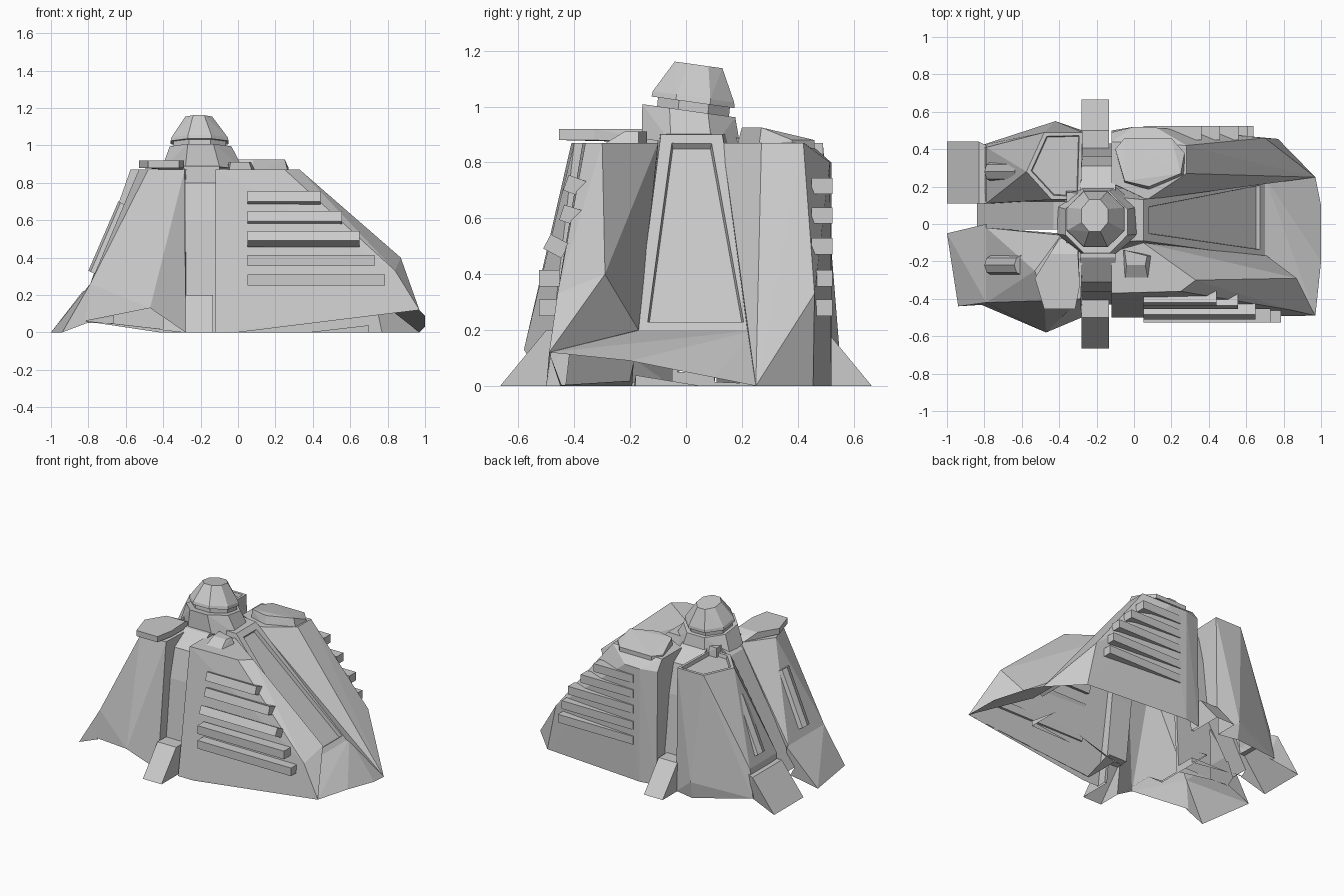
import bpy, bmesh, math
from mathutils import Vector, Matrix

if "Cube" in bpy.data.objects:
    bpy.data.objects.remove(bpy.data.objects["Cube"])


def hull(name, pts, panel=None):
    """Faceted solid around points; panel=(direction, margin, depth) sinks one face."""
    bm = bmesh.new()
    for p in pts:
        bm.verts.new(p)
    r = bmesh.ops.convex_hull(bm, input=bm.verts[:])
    junk = {g for g in r["geom_interior"] + r["geom_unused"]
            if isinstance(g, bmesh.types.BMVert)}
    bmesh.ops.delete(bm, geom=list(junk), context='VERTS')
    bmesh.ops.dissolve_limit(bm, angle_limit=math.radians(1),
                             verts=bm.verts[:], edges=bm.edges[:])
    bmesh.ops.recalc_face_normals(bm, faces=bm.faces[:])
    bm.normal_update()
    if panel:
        d, margin, depth = panel
        d = Vector(d).normalized()
        f = max(bm.faces, key=lambda f: f.normal.dot(d))
        bmesh.ops.inset_individual(bm, faces=[f], thickness=margin)
        bmesh.ops.inset_individual(bm, faces=[f], thickness=0.006, depth=-depth)
    me = bpy.data.meshes.new(name)
    bm.to_mesh(me)
    bm.free()
    ob = bpy.data.objects.new(name, me)
    bpy.context.collection.objects.link(ob)
    return ob


def fuse_open(name, parts):
    """Union the solids into one shell, then open it underneath."""
    base = parts[0]
    for p in parts[1:]:
        m = base.modifiers.new("union", 'BOOLEAN')
        m.operation, m.solver, m.object = 'UNION', 'EXACT', p
    dg = bpy.context.evaluated_depsgraph_get()
    me = bpy.data.meshes.new_from_object(base.evaluated_get(dg))
    bm = bmesh.new()
    bm.from_mesh(me)
    bm.normal_update()
    low = [f for f in bm.faces if f.normal.z < -0.3 and f.calc_center_median().z < 0.14]
    bmesh.ops.delete(bm, geom=low, context='FACES')
    bm.to_mesh(me)
    bm.free()
    for p in parts:
        bpy.data.objects.remove(p)
    ob = bpy.data.objects.new(name, me)
    bpy.context.collection.objects.link(ob)


def at(z, *xy):
    return [(x, y, z) for x, y in xy]


def octagon(c, rx, ry, tilt):
    """Octagon ring with flat sides, leaning back about x."""
    k = 1 / math.cos(math.pi / 8)
    out = []
    for i in range(8):
        a = math.pi / 8 + i * math.pi / 4
        v = Vector((rx * k * math.cos(a), ry * k * math.sin(a), 0))
        out.append(Vector(c) + Matrix.Rotation(tilt, 3, 'X') @ v)
    return out


body = []

# Central core with the long recessed ramp
body.append(hull("core_ramp",
     at(0.90, (0.05, -0.09), (0.05, 0.13)) +
     at(0.20, (0.70, -0.18), (0.70, 0.25)) +
     at(0.91, (-0.36, -0.10), (-0.36, 0.17)) +
     at(0.0, (-0.4, -0.2), (-0.4, 0.25), (0.70, -0.18), (0.70, 0.25)),
     panel=((0.7, 0, 0.7), 0.058, 0.025)))

# Sloping apron at the foot of the ramp
body.append(hull("apron",
     at(0.20, (0.70, 0.25), (0.70, -0.18)) +
     at(0.0, (0.0, -0.45), (0.0, 0.42), (0.77, 0.45), (0.97, 0.25)) +
     [(1.0, -0.2, 0.09), (0.97, -0.49, 0.12), (1.0, 0.1, 0.03)]))

# Flanks either side of the ramp
body.append(hull("front_flank",
     at(0.0, (-0.12, -0.50), (0.0, -0.50), (-0.1, -0.15)) +
     [(0.97, -0.49, 0.12), (0.84, -0.46, 0.33),
      (0.87, -0.29, 0.40), (0.71, -0.17, 0.2)] +
     at(0.87, (0.33, -0.30), (0.25, -0.36), (-0.12, -0.37),
        (-0.12, -0.15), (0.05, -0.10))))
body.append(hull("back_flank",
     at(0.0, (-0.12, 0.50), (0.0, 0.52), (0.77, 0.455), (0.97, 0.25), (-0.1, 0.2)) +
     at(0.33, (0.70, 0.46), (0.70, 0.28)) + at(0.2, (0.70, 0.25)) +
     at(0.80, (-0.12, 0.49), (0.0, 0.52), (0.12, 0.515)) +
     at(0.87, (0.28, 0.42), (0.28, 0.27), (0.07, 0.13), (-0.12, 0.22), (-0.12, 0.44))))

# Sunken channels front and back, each ending in a wedge foot
for s in (-1, 1):
    body.append(hull("channel",
         [(x, s * y, z) for x in (-0.29, -0.10)
          for y, z in ((0.43, 0), (0.36, 0.60), (0.31, 0.80), (0.18, 0.89), (0.1, 0.89), (0.1, 0))]))
    body.append(hull("foot",
         [(x, s * y, z) for x in (-0.282, -0.135)
          for y, z in ((0.665, 0), (0.50, 0.20), (0.30, 0.20), (0.30, 0))]))

# Left front tower and foot
body.append(hull("front_tower",
     at(0.87, (-0.53, -0.25), (-0.48, -0.41), (-0.285, -0.40),
        (-0.27, -0.06), (-0.39, -0.06)) +
     at(0.26, (-0.79, -0.42), (-0.79, -0.02)) +
     at(0.06, (-0.82, -0.43), (-0.80, -0.02), (-0.45, -0.55)) +
     [(-0.47, -0.58, 0.13)] +
     at(0.0, (-0.28, -0.50), (-0.27, -0.06))))
body.append(hull("front_tower_foot",
     at(0.26, (-0.79, -0.42), (-0.79, 0.0)) +
     at(0.0, (-1.0, -0.05), (-0.94, -0.25), (-0.94, -0.44)) +
     at(0.06, (-0.78, -0.43), (-0.78, -0.02))))

# Left back tower with sunken top, and its foot
body.append(hull("back_tower",
     at(0.87, (-0.575, 0.28), (-0.48, 0.49), (-0.275, 0.49), (-0.285, 0.13), (-0.44, 0.13)) +
     at(0.26, (-0.79, 0.41), (-0.79, 0.11)) +
     at(0.06, (-0.82, 0.42), (-0.80, 0.11)) + [(-0.42, 0.55, 0.12)] +
     at(0.0, (-0.275, 0.50), (-0.275, 0.10), (-0.42, 0.53)),
     panel=((0, 0, 1), 0.025, 0.025)))
body.append(hull("back_tower_foot",
     at(0.22, (-0.83, 0.44), (-0.83, 0.11), (-0.75, 0.40), (-0.75, 0.11)) +
     at(0.0, (-1.0, 0.44), (-1.0, 0.11)) +
     at(0.06, (-0.78, 0.40), (-0.78, 0.11))))

# Sloped channel between the left towers
body.append(hull("left_channel",
     [(x, y, z) for y in (-0.03, 0.12)
      for x, z in ((-0.35, 0.90), (-0.43, 0.85), (-0.60, 0.52), (-0.84, 0.12),
                   (-0.80, 0.05), (-0.35, 0.05))]))

fuse_open("fortress_shell", body)

# Caps on the flanks and front tower
hull("back_flank_cap",
     at(0.85, (-0.10, 0.4), (-0.05, 0.46), (0.20, 0.46), (0.27, 0.38),
        (0.27, 0.26), (0.08, 0.18), (-0.05, 0.22)) +
     at(0.88, (-0.10, 0.4), (-0.05, 0.46), (0.20, 0.46), (0.27, 0.38)) +
     at(0.925, (0.25, 0.27), (0.08, 0.20), (-0.05, 0.23)))
hull("front_flank_cap",
     at(0.85, (-0.05, -0.32), (0.08, -0.32), (0.10, -0.17), (-0.06, -0.14)) +
     at(0.91, (-0.04, -0.22), (0.06, -0.22), (0.07, -0.17), (-0.05, -0.14)))
cap = [(-0.53, -0.29), (-0.48, -0.455), (-0.315, -0.455), (-0.29, -0.33),
       (-0.30, -0.16), (-0.45, -0.16)]
hull("front_tower_cap", at(0.88, *cap) + at(0.92, *cap) +
     at(0.87, (-0.3, -0.06), (-0.40, -0.08)))

# Stepped bars on both long walls: front end x, back end x, z, front y, tilt
bars = [(0.44, 0.36, 0.715, -0.395, 20), (0.555, 0.46, 0.61, -0.41, 18),
        (0.65, 0.56, 0.50, -0.465, 28), (0.73, 0.61, 0.385, -0.49, 0),
        (0.785, 0.64, 0.28, -0.49, 0)]
for i, (xf, xb, z, yf, tilt) in enumerate(bars):
    for side, x1, y, t in (("front", xf, yf, tilt), ("back", xb, 0.487, 0)):
        rot = Matrix.Rotation(math.radians(-t), 3, 'X')
        pts = []
        for sy in (-1, 1):
            for sz in (-1, 1):
                v = rot @ Vector((0, sy * 0.037, sz * 0.029))
                pts += [(0.05, y + v.y, z + v.z), (x1, y + v.y, z + v.z)]
        hull(f"{side}_bar_{i + 1}", pts)

# Pipes half sunk in the left slopes
for side, y in (("front", -0.22), ("back", 0.28)):
    pts = []
    for x, z in ((-0.76, 0.31), (-0.60, 0.68)):
        for i in range(8):
            a = i * math.pi / 4
            pts.append((x + 0.04 * math.cos(a), y + 0.055 * math.sin(a),
                        z - 0.02 * math.cos(a)))
    hull(f"{side}_pipe", pts)

# Leaning turret: neck, collar and head
lean = math.radians(-8)
hull("turret_neck", octagon((-0.19, 0.02, 0.86), 0.22, 0.18, lean) +
     octagon((-0.20, 0.01, 0.985), 0.165, 0.168, lean))
hull("turret_collar", octagon((-0.205, 0.025, 0.98), 0.14, 0.13, lean) +
     octagon((-0.205, 0.03, 1.03), 0.14, 0.13, lean))
hull("turret_head", octagon((-0.205, 0.025, 1.015), 0.155, 0.15, lean) +
     octagon((-0.205, 0.027, 1.035), 0.15, 0.147, lean) +
     octagon((-0.21, 0.045, 1.149), 0.072, 0.086, lean))
